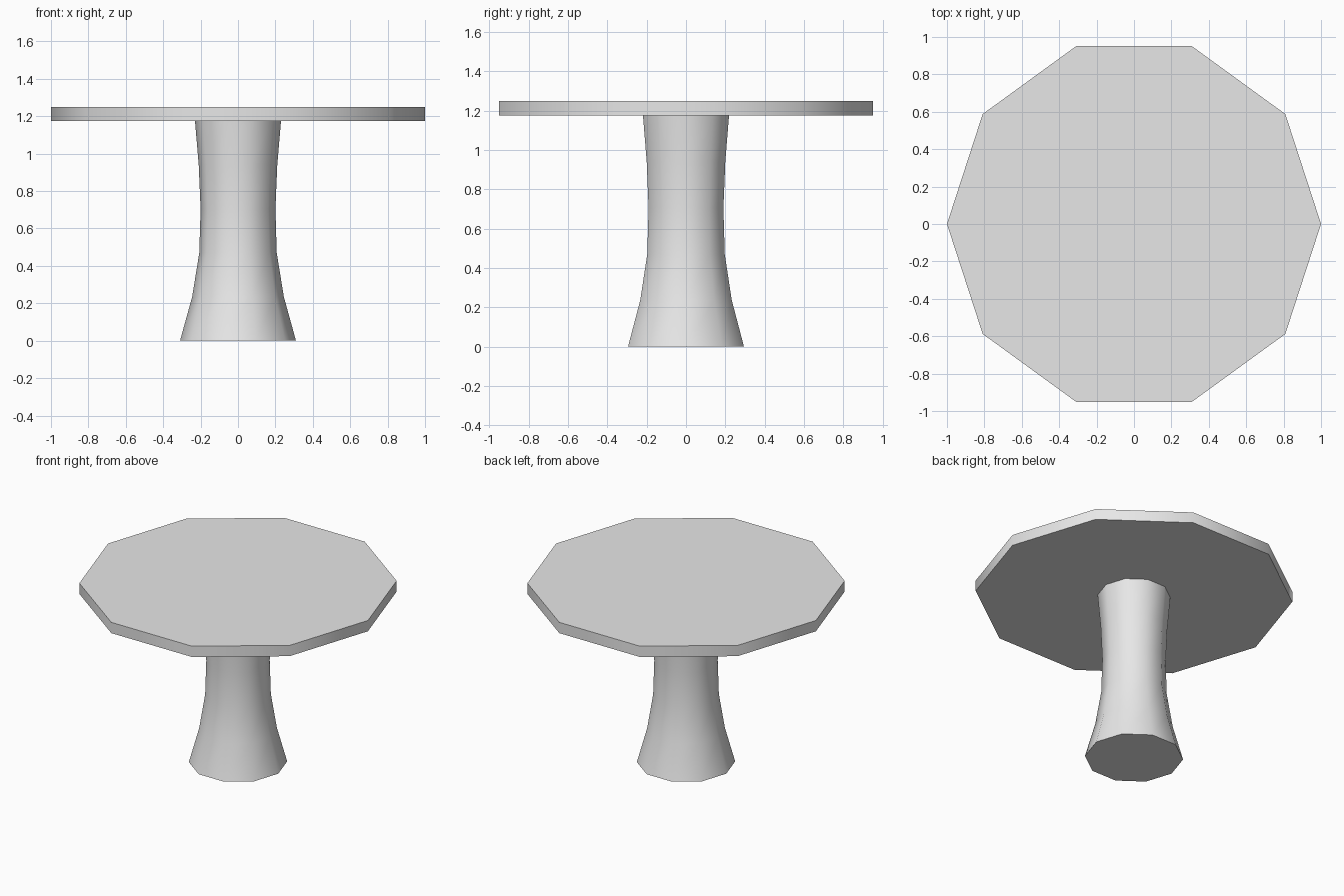
import bpy, bmesh
from math import cos, sin, pi, radians

cube = bpy.data.objects.get("Cube")
if cube:
    bpy.data.objects.remove(cube, do_unlink=True)

SIDES = 10

# Single light grey finish
grey = bpy.data.materials.new("light_grey")
grey.use_nodes = True
colour = (0.8, 0.8, 0.8, 1)
grey.diffuse_color = colour
grey.node_tree.nodes["Principled BSDF"].inputs["Base Color"].default_value = colour


def lathe(name, profile):
    """Stack ten-sided rings from (radius, height) pairs and cap both ends."""
    bm = bmesh.new()
    rings = [[bm.verts.new((r * cos(2 * pi * i / SIDES), r * sin(2 * pi * i / SIDES), z))
              for i in range(SIDES)] for r, z in profile]
    for low, high in zip(rings, rings[1:]):
        for i in range(SIDES):
            j = (i + 1) % SIDES
            bm.faces.new((low[i], low[j], high[j], high[i]))
    bm.faces.new(rings[0][::-1])
    bm.faces.new(rings[-1])
    mesh = bpy.data.meshes.new(name)
    bm.to_mesh(mesh)
    bm.free()
    mesh.materials.append(grey)
    obj = bpy.data.objects.new(name, mesh)
    bpy.context.collection.objects.link(obj)
    # Round sides, crisp rims
    bpy.ops.object.select_all(action="DESELECT")
    obj.select_set(True)
    bpy.context.view_layer.objects.active = obj
    bpy.ops.object.shade_smooth_by_angle(angle=radians(45))
    return obj


# Flared pedestal
lathe("pedestal", [(0.31, 0), (0.245, 0.235), (0.207, 0.47),
                   (0.2, 0.705), (0.21, 0.94), (0.23, 1.175)])

# Flat ten-sided top
lathe("table_top", [(1, 1.175), (1, 1.25)])
